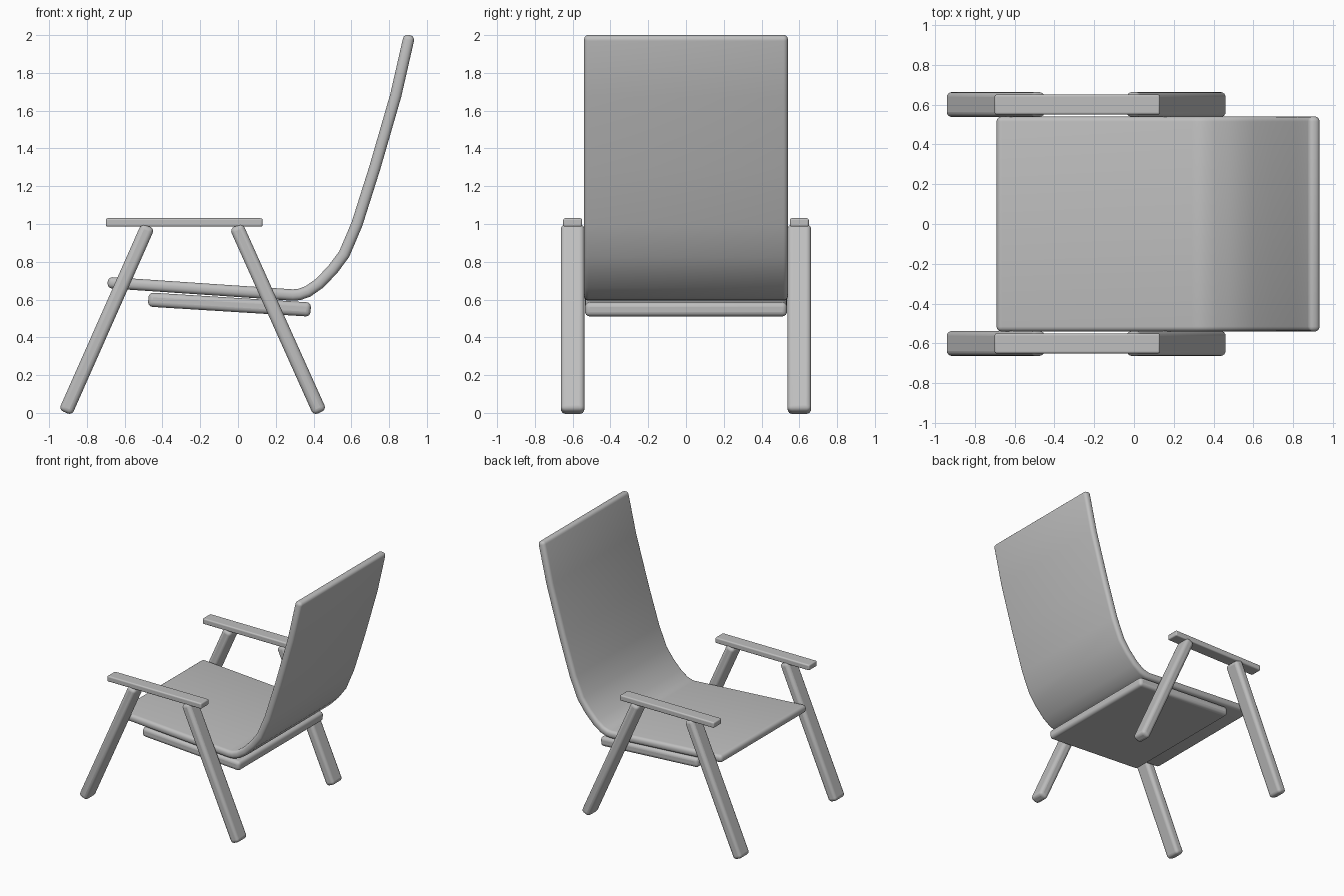
import bpy
import bmesh
from math import atan2
from mathutils import Vector

cube = bpy.data.objects.get("Cube")
if cube:
    bpy.data.objects.remove(cube, do_unlink=True)

# Single neutral finish
GREY = (0.52, 0.52, 0.52, 1)
finish = bpy.data.materials.new("plain_grey")
finish.use_nodes = True
finish.diffuse_color = GREY
finish.node_tree.nodes["Principled BSDF"].inputs["Base Color"].default_value = GREY


def finish_part(name, bm, bevel, thickness=0):
    """Turn a bmesh into a rounded, smooth-shaded part."""
    mesh = bpy.data.meshes.new(name)
    bm.to_mesh(mesh)
    bm.free()
    mesh.materials.append(finish)
    obj = bpy.data.objects.new(name, mesh)
    bpy.context.collection.objects.link(obj)
    if thickness:
        solid = obj.modifiers.new("Thickness", 'SOLIDIFY')
        solid.thickness = thickness
        solid.offset = 0
        solid.use_even_offset = True
    rounding = obj.modifiers.new("Rounding", 'BEVEL')
    rounding.width = bevel
    rounding.segments = 4
    rounding.limit_method = 'ANGLE'
    rounding.angle_limit = 1.0
    bpy.ops.object.select_all(action='DESELECT')
    obj.select_set(True)
    bpy.context.view_layer.objects.active = obj
    bpy.ops.object.shade_smooth_by_angle(angle=0.7)
    return obj


def beam(name, start, end, y, width, depth, bevel):
    """Rounded bar whose axis runs between two (x, z) points."""
    a, b = Vector((start[0], y, start[1])), Vector((end[0], y, end[1]))
    bm = bmesh.new()
    bmesh.ops.create_cube(bm, size=1)
    bmesh.ops.scale(bm, vec=((b - a).length, depth, width), verts=bm.verts)
    obj = finish_part(name, bm, bevel)
    obj.location = (a + b) / 2
    obj.rotation_euler.y = -atan2(b.z - a.z, b.x - a.x)
    return obj


# Seat and backrest: one continuous bent sheet
PROFILE = [(-0.69, 0.69), (0.29, 0.624), (0.325, 0.627), (0.37, 0.643),
           (0.43, 0.685), (0.5, 0.757), (0.562, 0.84), (0.63, 1.0),
           (0.725, 1.3), (0.835, 1.68), (0.908, 2.0)]
bm = bmesh.new()
rows = [[bm.verts.new((x, y, z)) for y in (-0.54, 0.54)] for x, z in PROFILE]
for (a, b), (c, d) in zip(rows, rows[1:]):
    bm.faces.new((a, c, d, b))
bmesh.ops.recalc_face_normals(bm, faces=bm.faces)
finish_part("seat_and_backrest", bm, 0.025, 0.06)

# Support board below the seat
beam("seat_support", (-0.475, 0.6), (0.385, 0.547), 0, 0.075, 1.07, 0.025)

# Splayed legs and flat armrests on both sides
for side, y in (("right", -0.6), ("left", 0.6)):
    beam(side + "_front_leg", (-0.914, 0.002), (-0.476, 0.99), y, 0.075, 0.125, 0.025)
    beam(side + "_rear_leg", (0.434, 0.002), (-0.01, 0.99), y, 0.075, 0.125, 0.025)
    beam(side + "_armrest", (-0.70, 1.008), (0.13, 1.008), y, 0.045, 0.1, 0.01)
